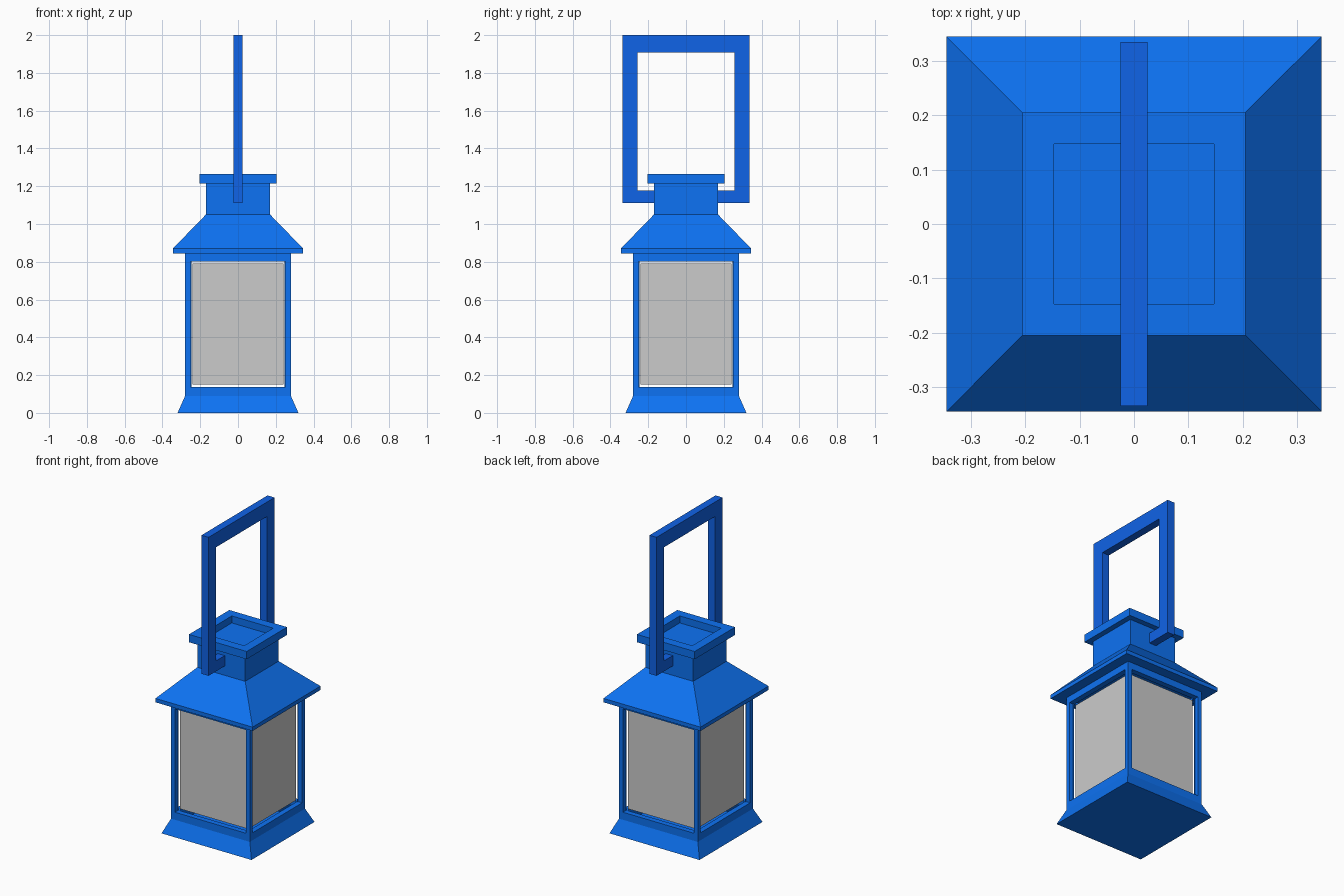
import bpy, bmesh
from mathutils import Matrix
from math import pi

if "Cube" in bpy.data.objects:
    bpy.data.objects.remove(bpy.data.objects["Cube"])


def material(name, color):
    m = bpy.data.materials.new(name)
    m.diffuse_color = color
    m.use_nodes = True
    m.node_tree.nodes["Principled BSDF"].inputs["Base Color"].default_value = m.diffuse_color
    return m


BLUE = material("blue_paint", (0.004, 0.17, 0.90, 1))
HANDLE_BLUE = material("handle_paint", (0.005, 0.125, 0.80, 1))


def finish(name, bm, mat=None):
    bmesh.ops.recalc_face_normals(bm, faces=bm.faces)
    mesh = bpy.data.meshes.new(name)
    bm.to_mesh(mesh)
    bm.free()
    obj = bpy.data.objects.new(name, mesh)
    bpy.context.collection.objects.link(obj)
    if mat:
        mesh.materials.append(mat)
    return obj


def square_loft(profile):
    """Stack square rings of (half width, z) and close both ends."""
    bm = bmesh.new()
    rings = [[bm.verts.new((sx * h, sy * h, z))
              for sx, sy in ((-1, -1), (1, -1), (1, 1), (-1, 1))]
             for h, z in profile]
    for a, b in zip(rings, rings[1:]):
        for i in range(4):
            j = (i + 1) % 4
            bm.faces.new((a[i], a[j], b[j], b[i]))
    bm.faces.new(rings[0][::-1])
    bm.faces.new(rings[-1])
    bmesh.ops.recalc_face_normals(bm, faces=bm.faces)
    return bm


# Flared base and body, with a recessed window opening on each side
bm = square_loft([(0.32, 0), (0.28, 0.09), (0.28, 0.11), (0.28, 0.83), (0.28, 0.845)])
sides = [f for f in bm.faces if abs(f.normal.z) < 0.1 and f.calc_area() > 0.3]
bmesh.ops.inset_individual(bm, faces=sides, thickness=0.04)
bmesh.ops.inset_individual(bm, faces=sides, thickness=0, depth=-0.035)
bmesh.ops.delete(bm, geom=sides, context='FACES_ONLY')
finish("body_frame", bm, BLUE)

# Grey window panes
for i, side in enumerate(("front", "right", "back", "left")):
    bm = bmesh.new()
    vs = [bm.verts.new((x, -0.245, z)) for x, z in
          ((-0.24, 0.15), (0.24, 0.15), (0.24, 0.79), (-0.24, 0.79))]
    bm.faces.new(vs)
    bm.transform(Matrix.Rotation(i * pi / 2, 4, 'Z'))
    mesh = finish("window_pane_" + side, bm).data
    if mesh.polygons[0].normal.dot(mesh.polygons[0].center.xy.to_3d()) < 0:
        mesh.flip_normals()

# Sloped roof with a thin eave
finish("roof", square_loft([(0.345, 0.845), (0.345, 0.87), (0.17, 1.05)]), BLUE)

# Chimney neck and overhanging cap with a sunken top
finish("chimney_cap", square_loft([(0.17, 1.05), (0.17, 1.215), (0.205, 1.215),
                                   (0.205, 1.265), (0.147, 1.265), (0.147, 1.22)]), BLUE)

# Carrying handle: one flat outline whose ends hook into the neck
half = [(0.17, 1.11), (0.335, 1.11), (0.335, 2.0)]
inner = [(0.257, 1.907), (0.257, 1.177), (0.17, 1.177)]
outline = half + [(-y, z) for y, z in half[::-1]] \
    + [(-y, z) for y, z in inner[::-1]] + inner
bm = bmesh.new()
face = bm.faces.new([bm.verts.new((-0.025, y, z)) for y, z in outline])
ext = bmesh.ops.extrude_face_region(bm, geom=[face], use_keep_orig=True)
bmesh.ops.translate(bm, vec=(0.05, 0, 0),
                    verts=[v for v in ext["geom"] if isinstance(v, bmesh.types.BMVert)])
finish("handle", bm, HANDLE_BLUE)
